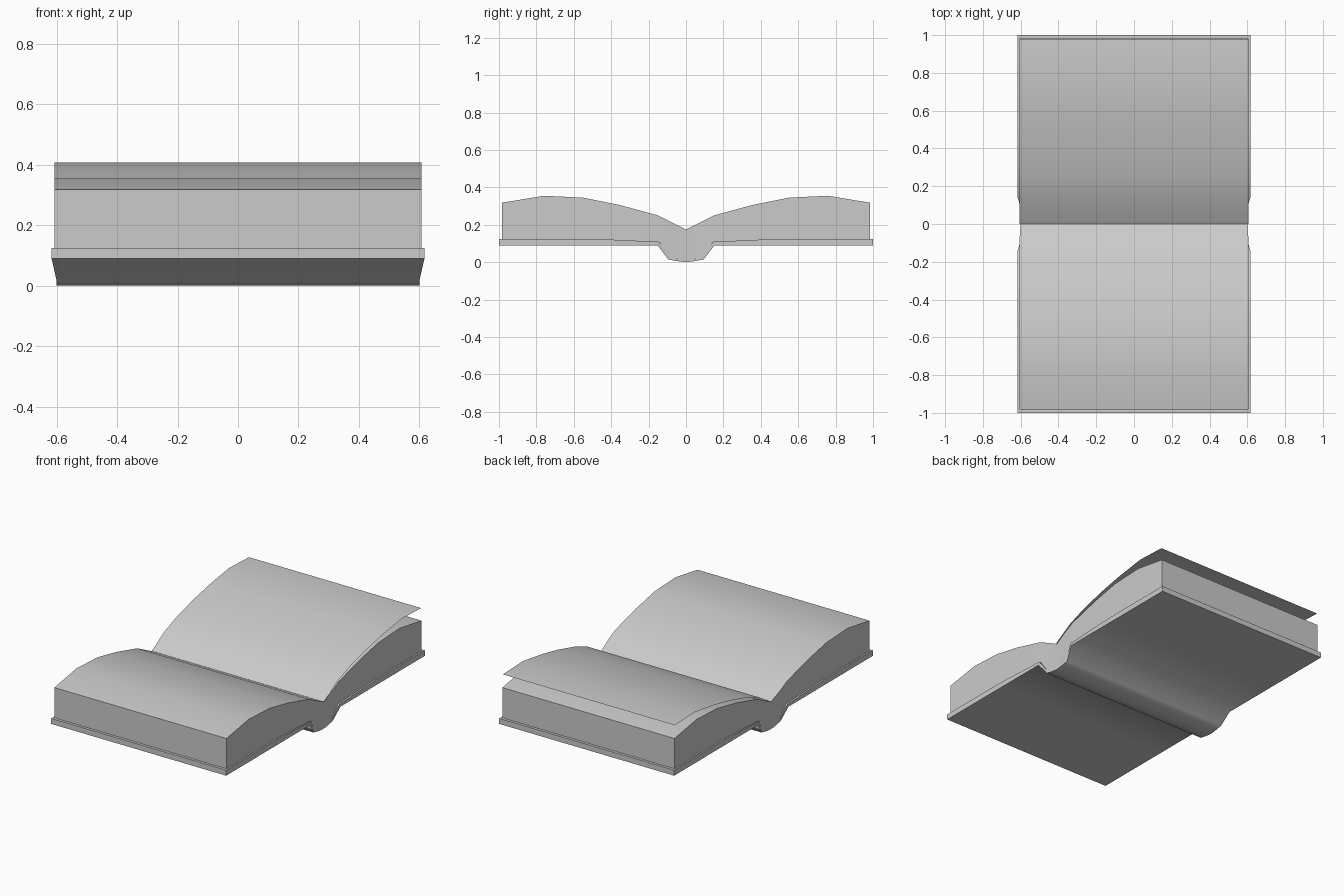
import bpy
import bmesh
import math

cube = bpy.data.objects.get("Cube")
if cube:
    bpy.data.objects.remove(cube, do_unlink=True)

grey = bpy.data.materials.new("paper_grey")
grey.use_nodes = True
colour = (0.6, 0.6, 0.6, 1)
grey.diffuse_color = colour
grey.node_tree.nodes["Principled BSDF"].inputs["Base Color"].default_value = colour


def finish(name, bm, angle):
    """Turn a bmesh into a shaded object."""
    mesh = bpy.data.meshes.new(name)
    bmesh.ops.recalc_face_normals(bm, faces=bm.faces)
    bm.to_mesh(mesh)
    bm.free()
    mesh.materials.append(grey)
    obj = bpy.data.objects.new(name, mesh)
    bpy.context.collection.objects.link(obj)
    bpy.ops.object.select_all(action='DESELECT')
    obj.select_set(True)
    bpy.context.view_layer.objects.active = obj
    bpy.ops.object.shade_smooth_by_angle(angle=math.radians(angle))
    return obj


def mirrored_slab(name, stations, angle):
    """Skin rings (top y, z, half width, bottom y, z, half width) from the
    gutter outwards, with the other half mirrored across y = 0."""
    rows = [(-a, b, c, -d, e, f) for a, b, c, d, e, f in reversed(stations[1:])] + stations
    bm = bmesh.new()
    rings = []
    for yt, zt, wt, yb, zb, wb in rows:
        corners = [(-wt, yt, zt), (wt, yt, zt), (wb, yb, zb), (-wb, yb, zb)]
        rings.append([bm.verts.new(c) for c in corners])
    for r, s in zip(rings, rings[1:]):
        for i in range(4):
            j = (i + 1) % 4
            bm.faces.new((r[i], r[j], s[j], s[i]))
    bm.faces.new(rings[0])
    bm.faces.new(rings[-1])
    return finish(name, bm, angle)


W = 0.607   # page half width
C = 0.617   # cover half width
S = 0.6     # spine half width

# Thick block of pages, arched on both sides of the gutter
mirrored_slab("page_block", [
    (0, 0.175, S, 0, 0.012, S),
    (0.09, 0.22, W, 0.085, 0.023, S),
    (0.15, 0.25, W, 0.143, 0.108, W),
    (0.36, 0.307, W, 0.36, 0.117, W),
    (0.55, 0.345, W, 0.55, 0.123, W),
    (0.76, 0.355, W, 0.76, 0.123, W),
    (0.983, 0.318, W, 0.983, 0.123, W),
], 35)

# Hard cover with a sunken, narrower spine
mirrored_slab("cover", [
    (0, 0.014, S, 0, 0, S),
    (0.05, 0.018, S, 0.05, 0.006, S),
    (0.086, 0.025, S, 0.095, 0.015, S),
    (0.144, 0.109, C, 0.152, 0.09, C),
    (0.5, 0.125, C, 0.5, 0.09, C),
    (1, 0.125, C, 1, 0.09, C),
], 60)

# Single loose page lifting off the back half
path = [(0, 0.177), (0.13, 0.254), (0.26, 0.302), (0.42, 0.345),
        (0.58, 0.378), (0.78, 0.408), (0.978, 0.4)]
bm = bmesh.new()
edges = [[bm.verts.new((x, y, z)) for x in (-W, W)] for y, z in path]
for p, q in zip(edges, edges[1:]):
    bm.faces.new((p[0], p[1], q[1], q[0]))
page = finish("loose_page", bm, 35)
if page.data.polygons[0].normal.z < 0:
    page.data.flip_normals()
